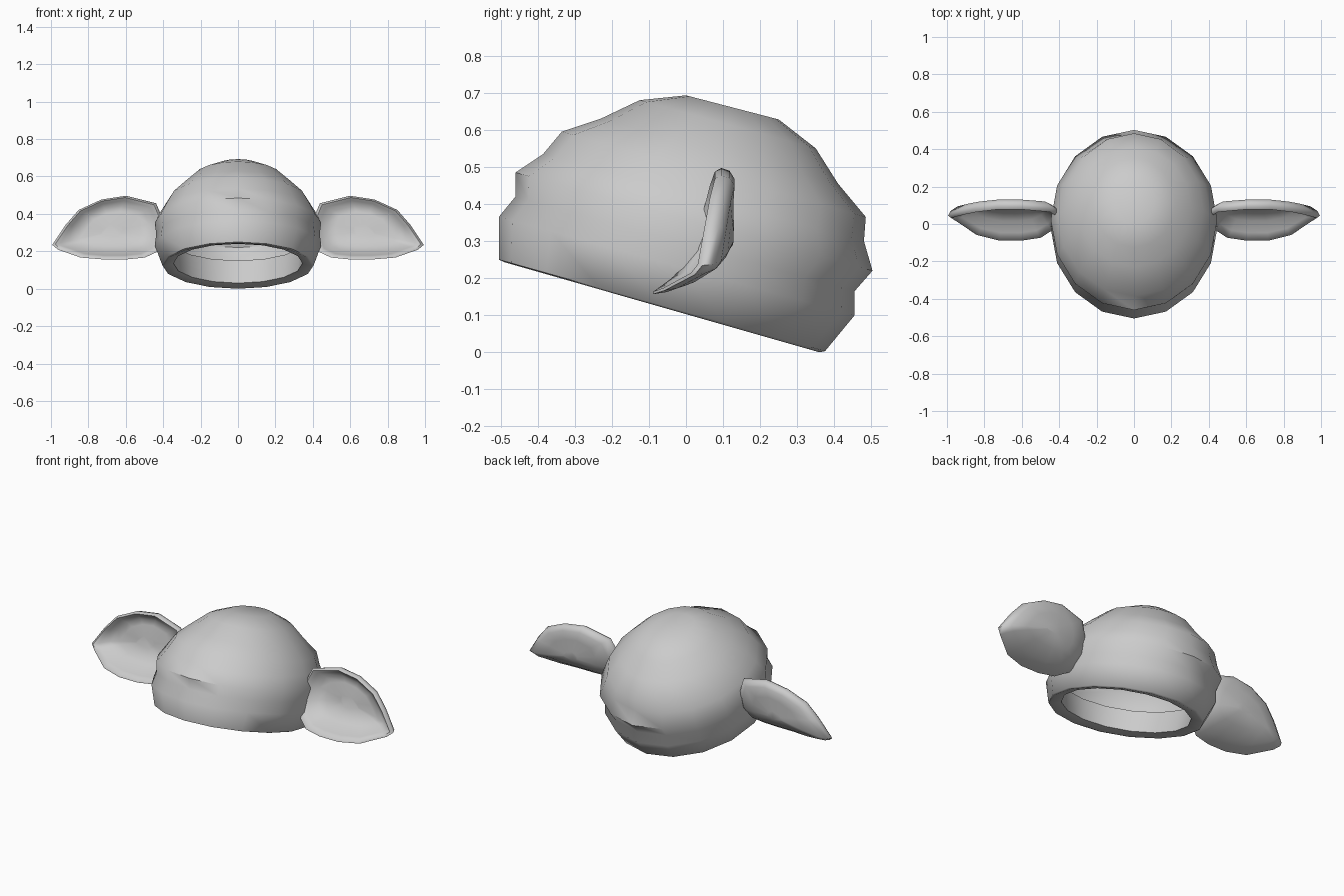
import bpy, bmesh, math

if "Cube" in bpy.data.objects:
    bpy.data.objects.remove(bpy.data.objects["Cube"])

grey = bpy.data.materials.new("plain grey")
grey.diffuse_color = (0.6, 0.6, 0.6, 1)
grey.use_nodes = True
grey.node_tree.nodes["Principled BSDF"].inputs["Base Color"].default_value = grey.diffuse_color


def loft(name, rings, cap_start=False, cap_end=False, angle=50):
    """Skin a list of equal-length closed rings."""
    bm = bmesh.new()
    rows = [[bm.verts.new(p) for p in ring] for ring in rings]
    n = len(rows[0])
    for a, b in zip(rows, rows[1:]):
        for i in range(n):
            j = (i + 1) % n
            bm.faces.new((a[i], a[j], b[j], b[i]))
    if cap_start:
        bm.faces.new(rows[0][::-1])
    if cap_end:
        bm.faces.new(rows[-1])
    bmesh.ops.recalc_face_normals(bm, faces=bm.faces)
    mesh = bpy.data.meshes.new(name)
    bm.to_mesh(mesh)
    bm.free()
    mesh.materials.append(grey)
    ob = bpy.data.objects.new(name, mesh)
    bpy.context.collection.objects.link(ob)
    bpy.ops.object.select_all(action='DESELECT')
    ob.select_set(True)
    bpy.context.view_layer.objects.active = ob
    bpy.ops.object.shade_smooth_by_angle(angle=math.radians(angle))
    return ob


def tilted_ring(yf, zf, yb, zb, half, n=16):
    """Ellipse spanning a front point and a back point, with a half width."""
    ring = []
    for i in range(n):
        a = 2 * math.pi * i / n
        t = (1 + math.cos(a)) / 2
        ring.append((half * math.sin(a), yf + (yb - yf) * t, zf + (zb - zf) * t))
    return ring


# Cap: open inner band, rolled lip, then the dome up to its crown
cap_rings = [
    (-0.43, 0.37, 0.345, 0.15, 0.36),
    (-0.425, 0.24, 0.295, 0.03, 0.345),
    (-0.49, 0.243, 0.36, 0.0, 0.395),
    (-0.505, 0.25, 0.375, 0.003, 0.405),
    (-0.505, 0.365, 0.455, 0.10, 0.445),
    (-0.46, 0.42, 0.455, 0.165, 0.437),
    (-0.46, 0.485, 0.503, 0.22, 0.445),
    (-0.385, 0.535, 0.48, 0.30, 0.41),
    (-0.335, 0.595, 0.485, 0.365, 0.37),
    (-0.23, 0.63, 0.41, 0.455, 0.305),
    (-0.125, 0.68, 0.35, 0.55, 0.22),
    (0.0, 0.693, 0.25, 0.628, 0.11),
]
loft("cap", [tilted_ring(*r) for r in cap_rings], cap_end=True)

# Ear rim outline, and shells from the back, round the rim, into the bowl
rim = [(.40, .05, .36), (.44, .075, .455), (.60, .09, .495), (.73, .09, .475),
       (.85, .075, .42), (.92, .06, .34), (.99, .04, .235), (.96, .02, .21),
       (.84, -.06, .168), (.72, -.09, .158), (.60, -.09, .158),
       (.50, -.075, .168), (.43, -.03, .20), (.40, .02, .27)]
# scale about the ear centre, depth of the centre, depth offset
shells = [(.15, .13, 0), (.55, .13, .01), (.85, .13, .03), (.97, .13, .025),
          (1.01, .09, .005), (.96, .09, -.012), (.87, .09, 0),
          (.72, .09, .02), (.55, .09, .015), (.2, .09, 0)]
CX, CZ = .67, .31
for side, word in ((1, "right"), (-1, "left")):
    rings = []
    for s, depth, off in shells:
        w = s * s
        rings.append([(side * (CX + (x - CX) * s), depth * (1 - w) + y * w + off,
                       CZ + (z - CZ) * s) for x, y, z in rim])
    loft(word + "_ear", rings, True, True, 70)
